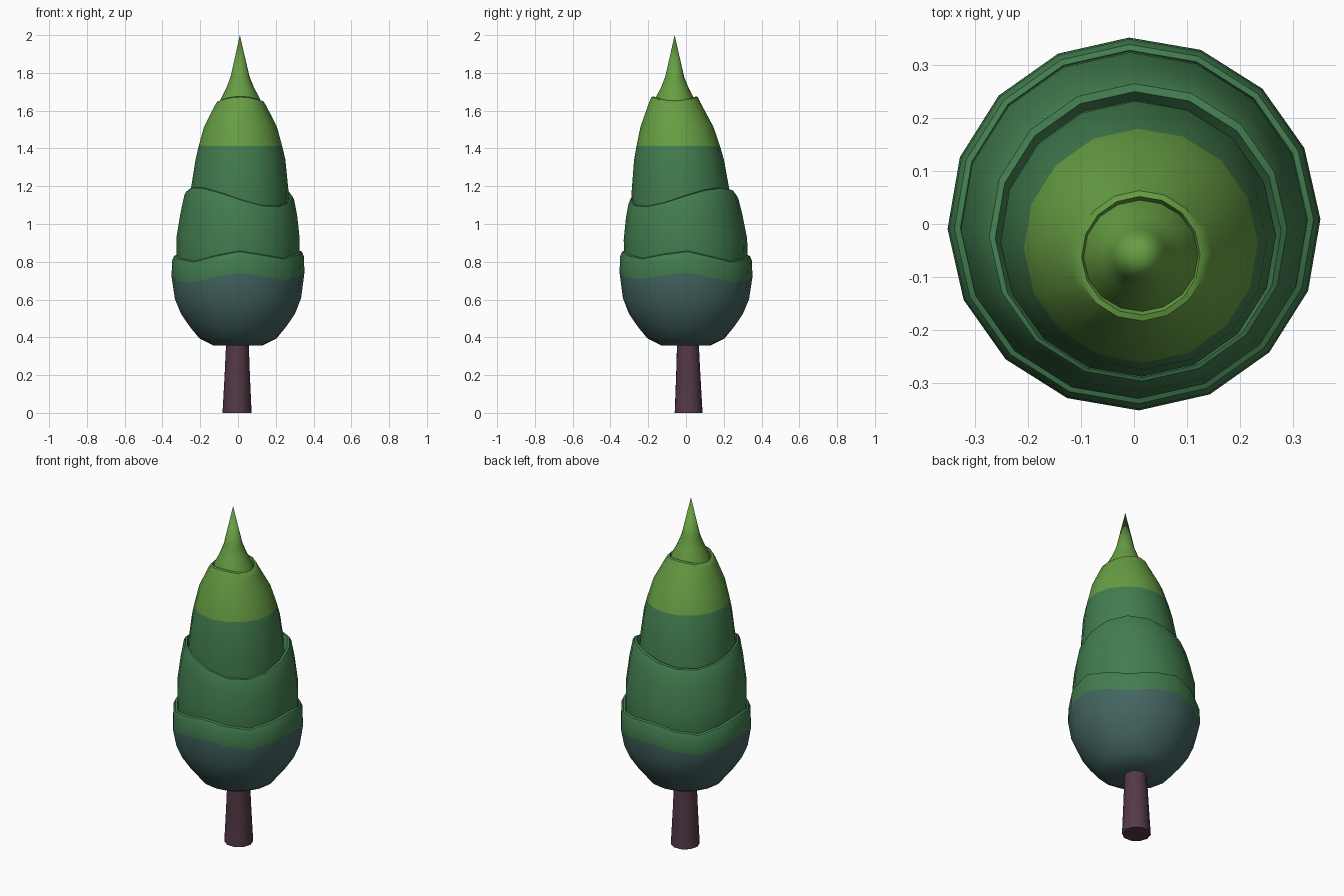
import bpy, bmesh
from math import sin, cos, pi, radians

if "Cube" in bpy.data.objects:
    bpy.data.objects.remove(bpy.data.objects["Cube"])


def material(name, rgb):
    m = bpy.data.materials.new(name)
    lin = [((c / 255 + 0.055) / 1.055) ** 2.4 for c in rgb]
    m.diffuse_color = (*lin, 1)
    m.use_nodes = True
    m.node_tree.nodes["Principled BSDF"].inputs["Base Color"].default_value = m.diffuse_color
    return m


BARK = material("bark brown", (84, 57, 71))
BLUE = material("blue green", (68, 101, 97))
GREEN = material("leaf green", (66, 125, 79))
LIGHT = material("light green", (103, 158, 67))


def lathe(name, rings, mats, split=0, wave=lambda a: 0, sides=16):
    """rings: (radius, z, centre x, centre y, wave share); first `split` bands use mats[0]."""
    bm = bmesh.new()
    loops = []
    for r, z, cx, cy, w in rings:
        if r == 0:
            loops.append([bm.verts.new((cx, cy, z))] * sides)
            continue
        loop = []
        for i in range(sides):
            a = 2 * pi * i / sides + radians(1.5)
            loop.append(bm.verts.new((cx + r * cos(a), cy + r * sin(a), z + w * wave(a))))
        loops.append(loop)
    for k in range(len(loops) - 1):
        lo, hi = loops[k], loops[k + 1]
        for i in range(sides):
            j = (i + 1) % sides
            quad = [lo[i], lo[j], hi[j], hi[i]]
            f = bm.faces.new(list(dict.fromkeys(quad)))
            f.material_index = 0 if k < split or len(mats) == 1 else 1
    if rings[0][0] > 0:
        bm.faces.new(loops[0][::-1])
    if rings[-1][0] > 0:
        bm.faces.new(loops[-1]).material_index = len(mats) - 1
    bmesh.ops.recalc_face_normals(bm, faces=bm.faces)
    me = bpy.data.meshes.new(name)
    bm.to_mesh(me)
    bm.free()
    for m in mats:
        me.materials.append(m)
    ob = bpy.data.objects.new(name, me)
    bpy.context.collection.objects.link(ob)
    bpy.context.view_layer.objects.active = ob
    ob.select_set(True)
    bpy.ops.object.shade_smooth_by_angle(angle=radians(40))
    ob.select_set(False)


# wavy rims of the three leaf tiers
def wave1(a):
    return 0.022 * cos(4 * a) + 0.016 * cos(a + pi / 4)


def wave2(a):
    return 0.04 * cos(2 * (a - radians(40))) - 0.02 * cos(a + pi / 4)


def wave3(a):
    return -0.012 * cos(2 * a)


# trunk
lathe("trunk", [(0.077, 0, -0.005, 0.014, 0), (0.067, 0.2, -0.004, 0.012, 0),
                (0.06, 0.37, -0.003, 0.01, 0), (0.06, 0.42, -0.003, 0.01, 0)], [BARK], sides=10)

# bowl-shaped lower tier, blue green underneath
lathe("lower_tier", [(0.13, 0.357, 0, 0, 0), (0.205, 0.395, 0, 0, 0), (0.258, 0.46, 0, 0, 0),
                     (0.302, 0.525, 0, 0, 0), (0.334, 0.6, 0, 0, 0.2), (0.352, 0.71, 0, 0, 1),
                     (0.349, 0.795, 0, 0, 1), (0.339, 0.82, 0, 0, 1), (0.328, 0.825, 0, 0, 1),
                     (0.318, 0.80, 0, 0, 1)],
      [BLUE, GREEN], split=5, wave=wave1)

# middle tier
lathe("middle_tier", [(0.318, 0.74, 0, 0, 0), (0.326, 0.82, 0, 0, 0), (0.327, 0.92, 0, -0.003, 0.2),
                      (0.308, 1.05, 0.005, -0.01, 0.7), (0.291, 1.13, 0.007, -0.014, 1),
                      (0.281, 1.15, 0.008, -0.016, 1), (0.270, 1.153, 0.008, -0.02, 1),
                      (0.258, 1.13, 0.008, -0.025, 1)], [GREEN], wave=wave2)

# upper tier, light green above the flat colour line
lathe("upper_tier", [(0.26, 1.05, 0.008, -0.024, 0), (0.26, 1.17, 0.008, -0.028, 0),
                     (0.238, 1.34, 0.013, -0.037, 0), (0.221, 1.413, 0.013, -0.041, 0),
                     (0.193, 1.515, 0.013, -0.048, 0), (0.135, 1.637, 0.013, -0.06, 0.7),
                     (0.123, 1.66, 0.013, -0.06, 1), (0.112, 1.664, 0.013, -0.06, 1),
                     (0.104, 1.645, 0.013, -0.06, 1)],
      [GREEN, LIGHT], split=3, wave=wave3)

# pointed tip
lathe("tip", [(0.115, 1.61, 0.013, -0.06, 0), (0.105, 1.66, 0.013, -0.06, 0),
              (0.074, 1.72, 0.012, -0.06, 0), (0.05, 1.78, 0.011, -0.06, 0),
              (0.0, 2.0, 0.01, -0.06, 0)], [LIGHT])
